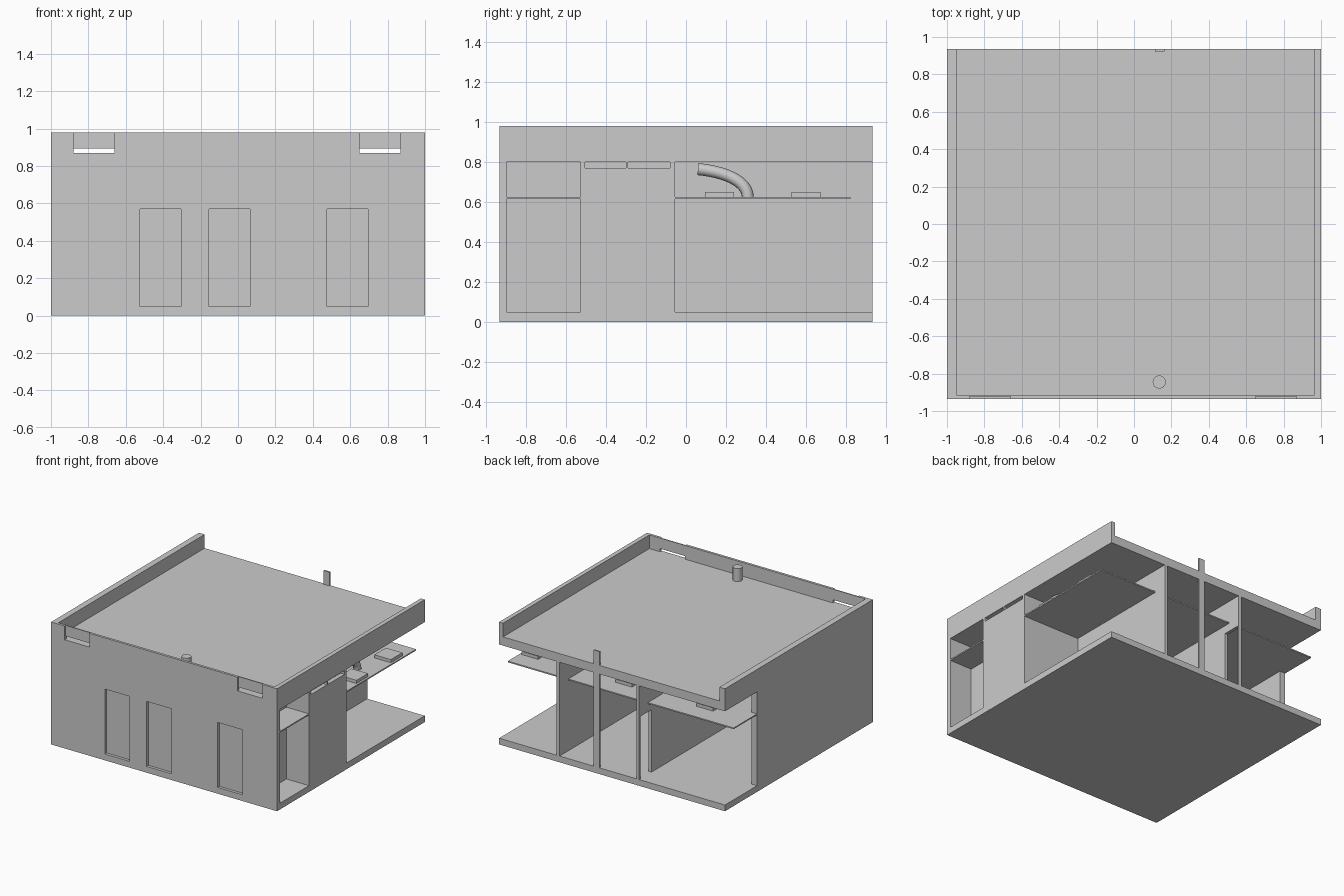
import bpy, bmesh
from mathutils import Vector

if "Cube" in bpy.data.objects:
    bpy.data.objects.remove(bpy.data.objects["Cube"])


def box(name, x, y, z):
    """Axis-aligned box from (min, max) ranges."""
    bm = bmesh.new()
    bmesh.ops.create_cube(bm, size=1)
    for v in bm.verts:
        v.co = Vector([(r[0] + r[1]) / 2 + c * (r[1] - r[0]) for c, r in zip(v.co, (x, y, z))])
    me = bpy.data.meshes.new(name)
    bm.to_mesh(me)
    bm.free()
    ob = bpy.data.objects.new(name, me)
    bpy.context.collection.objects.link(ob)
    return ob


def cut(ob, holes):
    """Subtract boxes from an object and bake the result."""
    for hole in holes:
        cutter = box("cutter", *hole)
        cutter.hide_render = True
        mod = ob.modifiers.new("cut", 'BOOLEAN')
        mod.operation = 'DIFFERENCE'
        mod.solver = 'EXACT'
        mod.object = cutter
        bpy.context.view_layer.objects.active = ob
        bpy.ops.object.modifier_apply(modifier=mod.name)
        bpy.data.objects.remove(cutter)


F, B = -0.935, 0.935          # front and back
ROOM = -0.055                 # front edge of the open terraces
CEIL = 0.80

# Floor and roof slabs
box("floor_slab", (-1, 1), (F, B), (0, 0.05))
box("roof_slab", (-1, 1), (F + 0.01, B), (CEIL, 0.87))

# Front wall with recessed doors and roof scuppers
front = box("front_wall", (-1, 1), (F, -0.90), (0, CEIL))
cut(front, [((x, x + 0.22), (-1, -0.912), (0.012, 0.57)) for x in (-0.525, -0.155, 0.475)])
parapet = box("front_parapet", (-1, 1), (F, -0.915), (CEIL, 0.98))
scuppers = []
for x in (-0.88, 0.65):
    scuppers.append(((x, x + 0.22), (-1, -0.923), (0.87, 1.1)))
    scuppers.append(((x, x + 0.22), (-1, -0.8), (0.87, 0.895)))
cut(parapet, scuppers)

# Side walls and side parapets
box("left_wall", (-1, -0.95), (F, 0.53), (0, CEIL))
right = box("right_wall", (0.965, 1), (F, ROOM), (0, CEIL))
cut(right, [((0.9, 1.1), (-0.90, -0.53), (0.05, CEIL + 0.1)),
            ((0.9, 1.1), (-0.505, -0.30), (0.77, CEIL + 0.1)),
            ((0.9, 1.1), (-0.29, -0.08), (0.77, CEIL + 0.1))])
box("left_parapet", (-1, -0.95), (F, B), (CEIL, 0.98))
box("right_parapet", (0.965, 1), (F, B), (CEIL, 0.98))

# Closet in the front right corner
box("closet_back", (0.775, 0.80), (-0.91, -0.505), (0.05, CEIL))
box("closet_side", (0.775, 0.98), (-0.53, -0.505), (0.05, 0.77))
box("closet_shelf", (0.79, 1), (-0.90, -0.53), (0.615, 0.625))

# Interior walls: two partitions, the left one with a doorway
box("right_partition", (0.465, 0.49), (-0.91, B), (0.04, CEIL))
part = box("left_partition", (-0.24, -0.215), (-0.91, B), (0.0, CEIL))
cut(part, [((-0.5, 0), (0.78, 0.92), (0.05, 0.55))])
box("terrace_back_wall", (0.48, 1), (ROOM - 0.025, ROOM), (0.04, CEIL))

# Dropped ceiling panels with units on top
rooms = {"left": (-1, -0.24, -0.64), "middle": (-0.215, 0.465, 0.08), "right": (0.49, 1, 0.91)}
for side, (x0, x1, cx) in rooms.items():
    box(side + "_ceiling_panel", (x0, x1), (ROOM, 0.825), (0.615, 0.625))
    for i, y in enumerate((0.167, 0.602)):
        box(f"{side}_ceiling_unit_{i}", (cx - 0.073, cx + 0.073), (y - 0.073, y + 0.073),
            (0.625, 0.65))

# Wall socket on the right partition
box("wall_socket", (0.49, 0.495), (0.38, 0.395), (0.115, 0.14))

# Curved duct rising from the right ceiling panel
curve = bpy.data.curves.new("duct", 'CURVE')
curve.dimensions = '3D'
curve.bevel_depth = 0.03
curve.bevel_resolution = 4
curve.use_fill_caps = True
sp = curve.splines.new('BEZIER')
sp.bezier_points.add(1)
path = [((0.82, 0.06, 0.765), (0, 0.12, -0.012)), ((0.84, 0.31, 0.622), (0, 0.0, -0.09))]
for p, (co, h) in zip(sp.bezier_points, path):
    p.co = co
    p.handle_left = Vector(co) - Vector(h)
    p.handle_right = Vector(co) + Vector(h)
duct = bpy.data.objects.new("duct", curve)
bpy.context.collection.objects.link(duct)

# Rear post and roof vent pipe
box("rear_post", (0.113, 0.163), (0.923, B), (0, 0.98))
bpy.ops.mesh.primitive_cylinder_add(vertices=32, radius=0.035, depth=0.12,
                                    location=(0.135, -0.845, 0.915))
bpy.context.object.name = "roof_vent"
bpy.ops.object.shade_smooth_by_angle()
